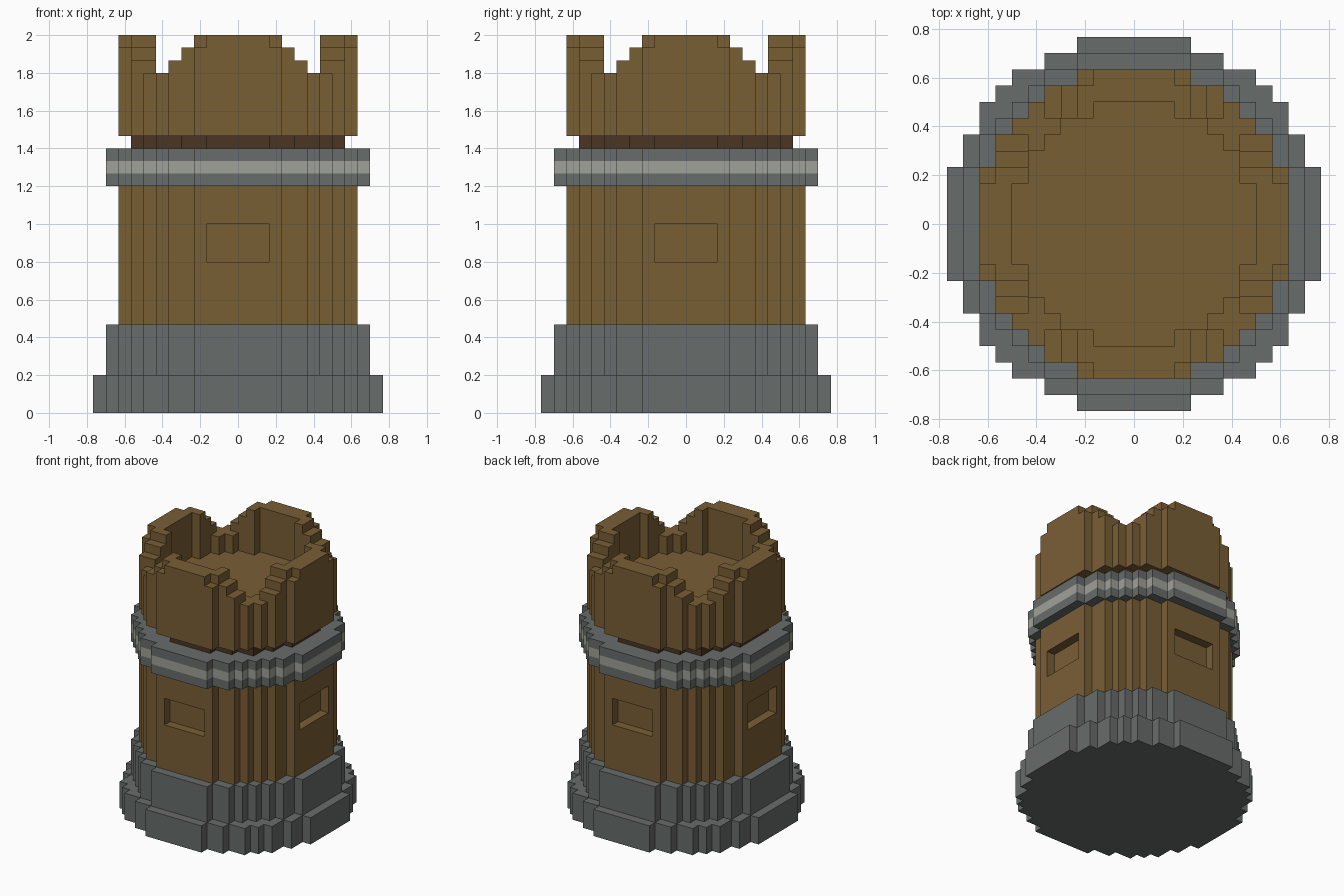
import bpy
import bmesh
from mathutils import Vector

U = 2 / 30  # edge of one block; the tower is 30 blocks tall

if "Cube" in bpy.data.objects:
    bpy.data.objects.remove(bpy.data.objects["Cube"], do_unlink=True)


def material(name, rgb):
    """Flat material from display (sRGB) values 0-255."""
    lin = [((c / 255 + 0.055) / 1.055) ** 2.4 for c in rgb]
    mat = bpy.data.materials.new(name)
    mat.use_nodes = True
    mat.diffuse_color = (*lin, 1)
    bsdf = mat.node_tree.nodes["Principled BSDF"]
    bsdf.inputs["Base Color"].default_value = (*lin, 1)
    bsdf.inputs["Roughness"].default_value = 0.9
    return mat


brown = material("brown wood", (121, 94, 53))
dark = material("dark brown wood", (75, 54, 35))
grey = material("grey stone", (103, 108, 106))
light = material("light grey stone", (160, 161, 153))


def disc(r):
    """Blocks of a stepped round slab, centred on a block."""
    n = int(r)
    return {(x, y) for x in range(-n, n + 1) for y in range(-n, n + 1)
            if x * x + y * y <= r * r}


def column(cells, z0, z1):
    return {(x, y, z) for x, y in cells for z in range(z0, z1)}


def build(name, blocks, mats, mat_rule=lambda z: 0):
    """Skin a set of blocks: keep outer faces only, then merge flat areas."""
    bm = bmesh.new()
    verts = {}

    def vert(p):
        key = tuple(round(c * 2) for c in p)
        if key not in verts:
            verts[key] = bm.verts.new((p.x * U, p.y * U, p.z * U))
        return verts[key]

    for b in blocks:
        centre = Vector((b[0], b[1], b[2] + 0.5))
        for axis in range(3):
            for sign in (-1, 1):
                near = list(b)
                near[axis] += sign
                if tuple(near) in blocks:
                    continue
                n, u, v = Vector(), Vector(), Vector()
                n[axis] = sign * 0.5
                u[(axis + 1) % 3] = 0.5 * sign
                v[(axis + 2) % 3] = 0.5
                corners = (-u - v, u - v, u + v, -u + v)
                face = bm.faces.new([vert(centre + n + c) for c in corners])
                face.material_index = mat_rule(b[2])
    bm.normal_update()
    bmesh.ops.dissolve_limit(bm, angle_limit=0.02, verts=bm.verts[:],
                             edges=bm.edges[:], delimit={'MATERIAL'})
    mesh = bpy.data.meshes.new(name)
    bm.to_mesh(mesh)
    bm.free()
    for m in mats:
        mesh.materials.append(m)
    obj = bpy.data.objects.new(name, mesh)
    bpy.context.collection.objects.link(obj)
    return obj


# Stone foot in two steps
build("base_plinth", column(disc(11.5), 0, 3), [grey])
build("base_course", column(disc(10.5), 3, 7), [grey])

# Shaft with one shallow window recess on each of the four sides
shaft = column(disc(9.5), 7, 18)
for side in (-9, 9):
    for i in range(-2, 3):
        for z in range(12, 15):
            shaft -= {(i, side, z), (side, i, z)}
build("shaft", shaft, [brown])

# Stone ring with a light stripe round the middle
build("stone_ring", column(disc(10.5), 18, 21), [grey, light],
      lambda z: 1 if z == 19 else 0)

# Recessed neck below the crown
build("neck", column(disc(8.5), 21, 22), [dark])


def wall_top(x, y):
    """Parapet height: four merlons stepping down to the diagonal gaps."""
    a, b = max(abs(x), abs(y)), min(abs(x), abs(y))
    if a < 7:
        return 27
    if (a, b) == (9, 3):
        return 29
    return max(27, 30 - max(0, b - 3))


# Crown: solid floor slab and hollow parapet
crown = column(disc(9.5), 22, 25)
for x, y in disc(9.5) - disc(7.5):
    crown |= column({(x, y)}, 25, wall_top(x, y))
build("crown", crown, [brown])
